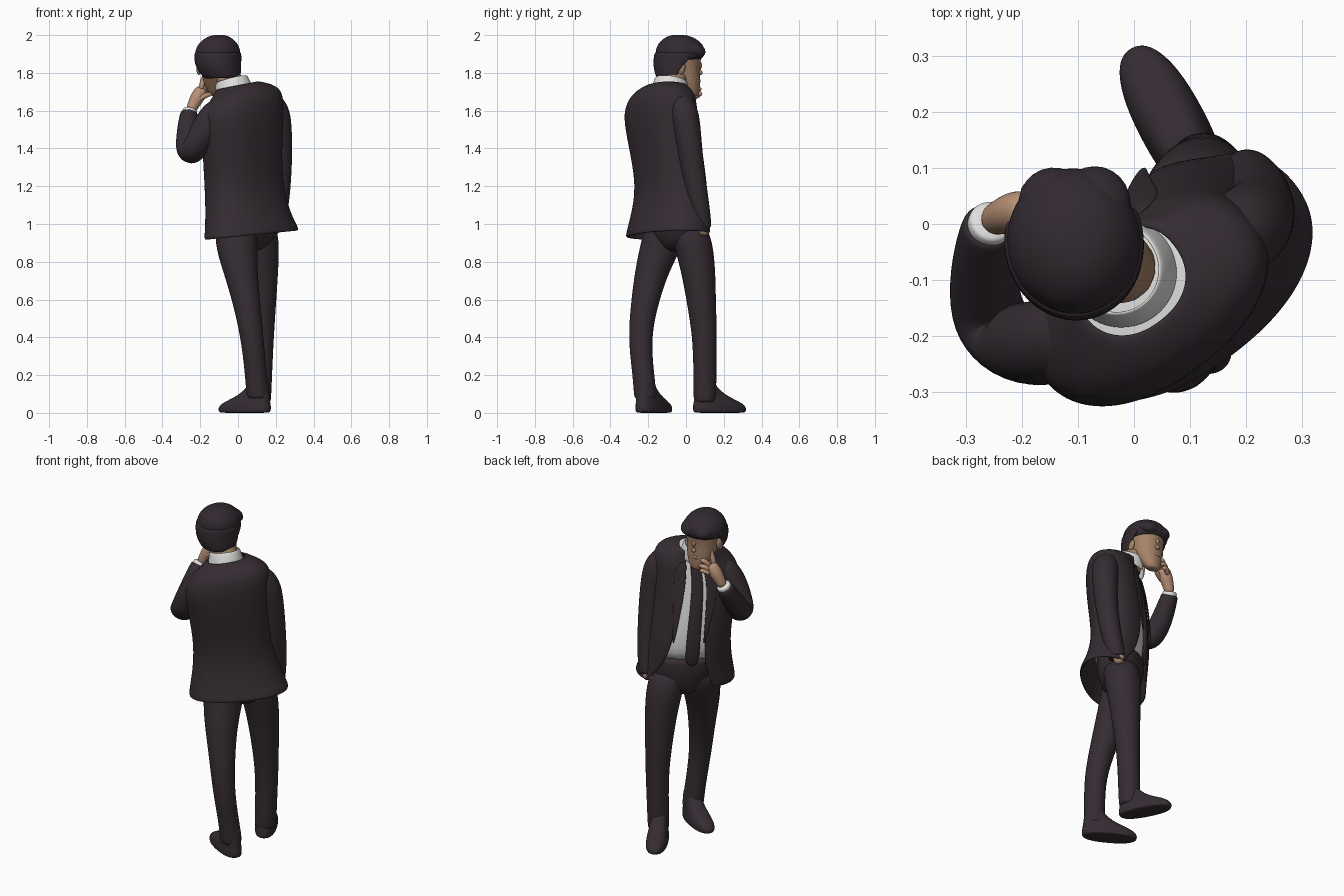
import bpy, math
from mathutils import Vector


def material(name, rgb):
    m = bpy.data.materials.new(name)
    m.diffuse_color = (*rgb, 1)
    return m


SUIT = material("dark suit cloth", (.035, .025, .032))
HAIR = material("dark hair", (.031, .022, .029))
SHIRT = material("white shirt", (.74, .74, .73))
FACE = material("face skin", (.38, .225, .14))
HAND = material("hand skin", (.48, .28, .18))


def finish(name, verts, faces, mat, thick=0):
    me = bpy.data.meshes.new(name)
    me.from_pydata(verts, [], faces)
    me.materials.append(mat)
    me.polygons.foreach_set("use_smooth", [True] * len(me.polygons))
    ob = bpy.data.objects.new(name, me)
    bpy.context.collection.objects.link(ob)
    if thick:
        s = ob.modifiers.new("cloth", 'SOLIDIFY')
        s.thickness, s.offset = thick, 0
    ob.modifiers.new("smooth", 'SUBSURF').levels = 2
    ob.modifiers["smooth"].render_levels = 2
    return ob


def axes(yaw):
    a = math.radians(yaw)
    return Vector((math.cos(a), math.sin(a), 0)), Vector((-math.sin(a), math.cos(a), 0))


def skin_rings(n, count, closed):
    step = n if closed else n - 1
    faces = [(i*n + j, i*n + (j+1) % n, (i+1)*n + (j+1) % n, (i+1)*n + j)
             for i in range(count - 1) for j in range(step)]
    if closed:
        faces += [tuple(range(n))[::-1], tuple(range((count-1)*n, count*n))]
    return faces


def loft(name, rings, mat, yaw=0, pw=1.0, n=20, thick=0):
    """Level rings (z, x, y, half width, half depth[, right gap, left gap at front])."""
    r, f = axes(yaw)
    closed = len(rings[0]) == 5
    verts = []
    for z, x, y, w, d, *gap in rings:
        a0, a1 = 0, 2 * math.pi * (n - 1) / n
        if gap:
            a0 = math.asin(min(1, gap[0] / w))
            a1 = 2 * math.pi - math.asin(min(1, gap[1] / w))
        for j in range(n):
            a = a0 + (a1 - a0) * j / (n - 1)
            s, c = math.sin(a), math.cos(a)
            verts.append(Vector((x, y, z)) + r * w * math.copysign(abs(s)**pw, s)
                         + f * d * math.copysign(abs(c)**pw, c))
    return finish(name, verts, skin_rings(n, len(rings), closed), mat, thick)


def tube(name, pts, mat, n=12):
    """Round limb along points (x, y, z, radius)."""
    P = [Vector(p[:3]) for p in pts]
    verts = []
    for i, p in enumerate(pts):
        t = P[min(i+1, len(P)-1)] - P[max(i-1, 0)]
        q = t.to_track_quat('Z', 'Y')
        for j in range(n):
            a = 2 * math.pi * j / n
            verts.append(P[i] + q @ Vector((math.cos(a), math.sin(a), 0)) * p[3])
    return finish(name, verts, skin_rings(n, len(pts), True), mat)


def ball(name, loc, size, mat, rot=(0, 0, 0)):
    bpy.ops.mesh.primitive_uv_sphere_add(segments=24, ring_count=14, location=loc,
                                         rotation=[math.radians(a) for a in rot])
    ob = bpy.context.object
    ob.name, ob.scale = name, size
    ob.data.materials.append(mat)
    bpy.ops.object.shade_smooth()
    return ob


def tilt_shoulders(ob):
    """Right shoulder is carried higher than the left."""
    for v in ob.data.vertices:
        v.co.z += .2 * (v.co.x - .03) * min(1, max(0, (v.co.z - 1.5) / .15))


BODY, HEAD = 37, 6
R, F = axes(BODY)

# Shoes
for side, x, y, yaw in (("left", .035, -.17, 60), ("right", .068, .178, 28)):
    g = axes(yaw)[1]
    prof = [(0, 0, .05, .135), (.003, 0, .06, .155), (.03, 0, .062, .158), (.055, -.012, .058, .14),
            (.09, -.055, .05, .092), (.14, -.085, .046, .056), (.18, -.09, .04, .05)]
    loft(side + "_shoe", [(z, x + g.x*s, y + g.y*s, w, d) for z, s, w, d in prof], SUIT, yaw, .85)

# Trousers
left = [(.075, .105, -.215, .055), (.085, .105, -.215, .061), (.2, .095, -.225, .058), (.4, .075, -.248, .061),
        (.6, .042, -.215, .075), (.75, .012, -.18, .092), (.9, -.012, -.125, .116), (1.02, 0, -.1, .11)]
right = [(.055, .115, .10, .055), (.065, .115, .10, .061), (.2, .12, .10, .061), (.4, .125, .10, .065),
         (.6, .125, .08, .079), (.75, .122, .065, .092), (.9, .115, .038, .106), (1.02, .10, 0, .10)]
for side, rows in (("left", left), ("right", right)):
    loft(side + "_trouser_leg", [(z, x, y, q, q) for z, x, y, q in rows], SUIT, BODY)
loft("trouser_seat", [(.85, .05, -.045, .05, .05), (.89, .055, -.05, .13, .10), (.98, .055, -.055, .185, .13),
                      (1.08, .045, -.06, .19, .13), (1.09, .045, -.06, .18, .12)], SUIT, BODY)

# Open jacket shell, with the shirt inside it
jacket = [(.94, .072, -.095, .268, .168, .20, .14), (.96, .07, -.095, .267, .167, .20, .13),
          (1.05, .055, -.085, .242, .157, .13, .085), (1.2, .03, -.075, .218, .147, .09, .07),
          (1.4, .022, -.108, .222, .152, .075, .06), (1.55, .022, -.133, .232, .15, .065, .05),
          (1.63, .03, -.133, .228, .142, .055, .045), (1.68, .035, -.128, .20, .126, .045, .04),
          (1.715, .02, -.12, .148, .108, .035, .035), (1.74, -.01, -.1, .10, .09, .03, .03)]
coat = loft("jacket", jacket, SUIT, BODY, .9, 30, .014)
tilt_shoulders(coat)
for v in coat.data.vertices:      # hem drops to the wearer's left
    if v.co.z < .97:
        v.co.z += .1 * (v.co.x - .07)
tilt_shoulders(loft("shirt_body", [(z, x, y, w*.93, d*.93) for z, x, y, w, d, *_ in jacket[2:-1]],
                    SHIRT, BODY, .9))

# Tie hangs down the shirt front
tie = []
for i, (z, x, y, w, d, *_) in enumerate(jacket[2:-1]):
    c = Vector((x, y, 0)) + F * d * .945 - R * max(0, (1.6 - z) * .04)
    tie.append((z, c.x, c.y, (.040, .039, .035, .032, .03, .027, .025)[i], .014))
tilt_shoulders(loft("tie", tie, SUIT, BODY))

# Lapels lie over the jacket opening
for side, sgn in (("right", 1), ("left", -1)):
    verts = []
    for (z, x, y, w, d, *gap), width in zip(jacket[3:8], (.01, .045, .07, .065, .03)):
        g0 = gap[0 if sgn > 0 else 1]
        for g in (g0, g0 + width / 2, g0 + width):
            depth = d * max(0, 1 - (g / w)**2.22)**.45 + .012
            verts.append(Vector((x, y, z)) + R * sgn * g + F * depth)
    tilt_shoulders(finish(side + "_lapel", verts, skin_rings(3, 5, False), SUIT, .008))

# Sleeves, cuffs and hands
tube("right_sleeve", [(.13, -.055, 1.665, .05), (.165, -.04, 1.65, .07), (.2, -.01, 1.60, .078),
                      (.213, .005, 1.52, .077), (.225, .025, 1.36, .069), (.222, .055, 1.18, .061),
                      (.207, .08, 1.04, .054), (.2, .087, .985, .05), (.198, .088, .975, .045)], SUIT)
tube("right_hand", [(.195, .09, 1.0, .035), (.19, .098, .97, .036), (.175, .095, .945, .028)], HAND)
tube("left_sleeve", [(-.07, -.17, 1.63, .05), (-.105, -.195, 1.60, .08), (-.165, -.215, 1.52, .084),
                     (-.22, -.21, 1.41, .076), (-.258, -.175, 1.365, .072), (-.268, -.12, 1.415, .067),
                     (-.266, -.05, 1.51, .058), (-.26, -.005, 1.58, .05), (-.258, 0, 1.59, .046)], SUIT)
tube("left_cuff", [(-.262, -.015, 1.565, .042), (-.255, .003, 1.595, .043), (-.252, .008, 1.606, .039)], SHIRT)
tube("left_palm", [(-.254, .005, 1.59, .028), (-.24, .012, 1.625, .031), (-.215, .02, 1.67, .04),
                   (-.195, .025, 1.705, .036), (-.185, .028, 1.72, .025)], HAND)
fingers = {"index": ((-.20, .01, 1.70), (-.187, .01, 1.755), (-.17, .012, 1.81)),
           "middle": ((-.19, .03, 1.70), (-.165, .055, 1.745), (-.14, .065, 1.745)),
           "ring": ((-.195, .045, 1.69), (-.165, .07, 1.72), (-.135, .072, 1.71)),
           "little": ((-.20, .05, 1.67), (-.17, .075, 1.695), (-.145, .075, 1.685)),
           "thumb": ((-.22, -.005, 1.65), (-.18, .0, 1.68), (-.135, .02, 1.69))}
for label, pts in fingers.items():
    tube(label + "_finger", [(*p, q) for p, q in zip(pts, (.017, .016, .012))], HAND, 8)

# Neck and shirt collar
tube("neck", [(-.01, -.09, 1.66, .066), (-.032, -.072, 1.74, .07), (-.07, -.045, 1.81, .07)], FACE)
collar = loft("shirt_collar", [(1.685, -.02, -.088, .098, .096, .012, .012),
                               (1.73, -.027, -.083, .088, .09, .012, .012),
                               (1.768, -.035, -.078, .079, .082, .02, .02)], SHIRT, BODY, thick=.01)
for v in collar.data.vertices:    # collar is higher at the nape and to the right
    p = v.co - Vector((-.03, -.08, 0))
    v.co.z += .12 * p.dot(R) - .25 * p.dot(F)

# Head, bowed forward
loft("head", [(1.675, -.105, .04, .028, .02), (1.685, -.105, .035, .045, .034), (1.72, -.105, .022, .066, .052),
              (1.77, -.105, .002, .083, .073), (1.82, -.105, -.02, .093, .093), (1.865, -.105, -.02, .098, .1),
              (1.91, -.105, -.02, .10, .105), (1.96, -.105, -.02, .07, .07)], FACE, HEAD)
tube("nose", [(-.107, .07, 1.86, .012), (-.106, .077, 1.83, .016), (-.105, .08, 1.805, .019),
              (-.105, .068, 1.79, .013)], FACE, 8)
ball("lips", (-.106, .064, 1.757), (.028, .014, .012), FACE)
for side, s in (("left", -1), ("right", 1)):
    ball(side + "_ear", (-.105 + s*.102, -.03, 1.825), (.014, .026, .036), FACE, (-15, 0, 0))

# Hair: cap, back of the head and swept front
loft("hair_cap", [(1.865, -.107, -.035, .112, .105), (1.88, -.107, -.033, .12, .125),
                  (1.91, -.107, -.03, .122, .135), (1.945, -.106, -.03, .112, .125),
                  (1.975, -.104, -.033, .086, .098), (1.995, -.102, -.037, .052, .06),
                  (2.002, -.10, -.04, .02, .025)], HAIR, HEAD)
loft("hair_back", [(1.772, -.085, -.06, .082, .085, .082, .082), (1.79, -.09, -.055, .098, .1, .098, .098),
                   (1.83, -.104, -.04, .113, .125, .113, .113), (1.865, -.107, -.034, .118, .131, .114, .114),
                   (1.91, -.107, -.03, .118, .131, .106, .106)], HAIR, HEAD, thick=.016)
ball("hair_front_right", (-.072, .033, 1.926), (.066, .073, .044), HAIR, (-20, 0, -15))
ball("hair_front_left", (-.14, .03, 1.92), (.066, .073, .046), HAIR, (-16, 0, 20))
